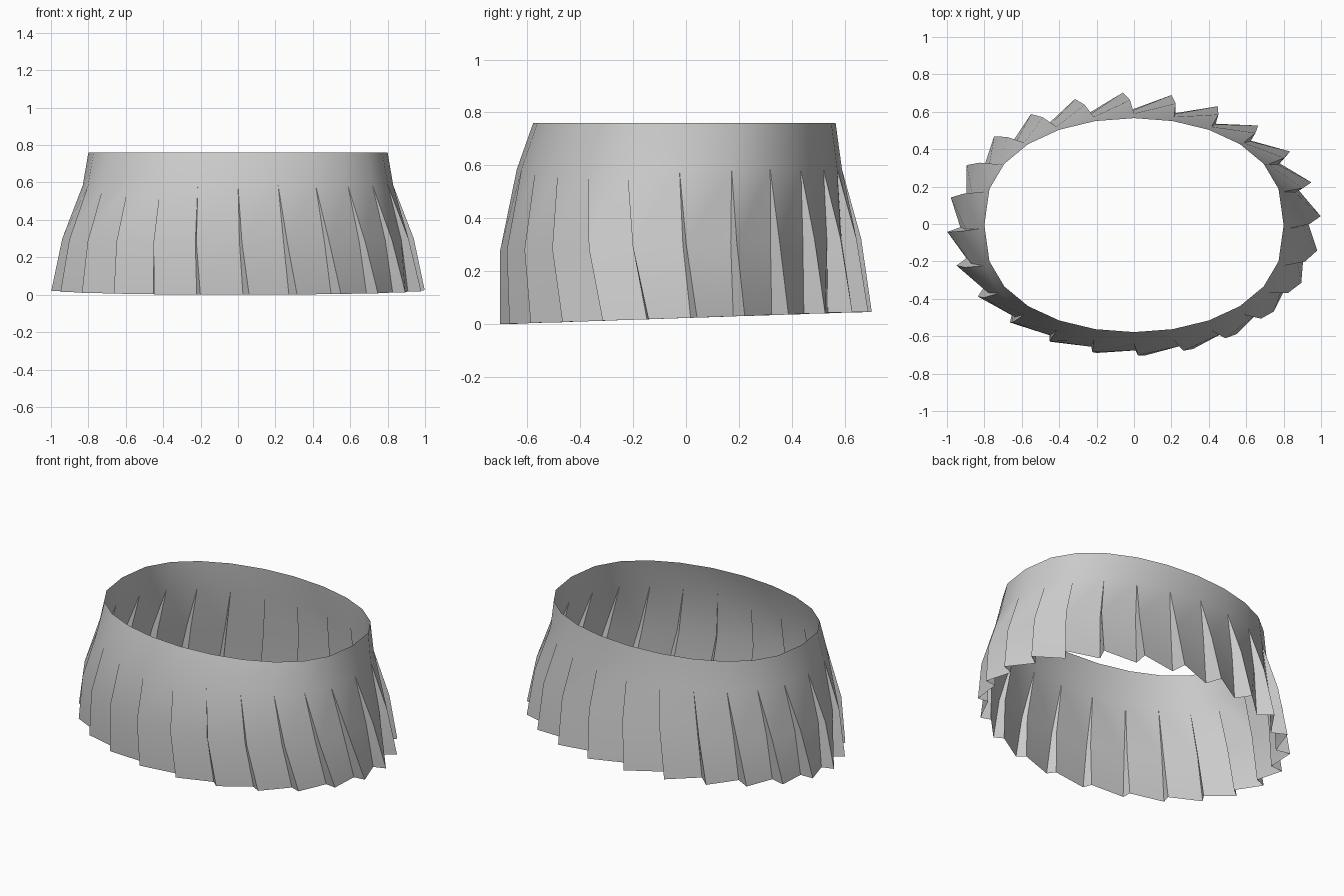
import bpy, bmesh
from math import sin, cos, radians, copysign

if "Cube" in bpy.data.objects:
    bpy.data.objects.remove(bpy.data.objects["Cube"])

PLEATS = 24
bm = bmesh.new()


def ring_point(deg, a, b, cy, z, tilt, power=1.0, depth=0.0):
    """Point on a slightly squared oval; angle 0 is +x, depth pushes inward."""
    t = radians(deg)
    s = copysign(abs(sin(t)) ** power, sin(t))
    d = depth * (1 + 0.35 * sin(t))          # pleats are deeper at the back
    return bm.verts.new(((a - d) * cos(t), (b - d) * s + cy, z + tilt * s))


def smooth_ring(**k):
    return [ring_point(i * 360 / PLEATS, **k) for i in range(PLEATS)]


def pleat_ring(out_phase, in_phase, depth, **k):
    outer, inner = [], []
    for i in range(PLEATS):
        ang = i * 360 / PLEATS
        outer.append(ring_point(ang + out_phase, **k))
        inner.append(ring_point(ang + in_phase, depth=depth, **k))
    return outer, inner


# Waistband rings, then the pleated rings below
waist = smooth_ring(a=0.80, b=0.572, cy=-0.006, z=0.76, tilt=0, power=0.8)
hip = smooth_ring(a=0.83, b=0.615, cy=-0.025, z=0.585, tilt=0, power=0.84)
mid_o, mid_i = pleat_ring(1.3, 0.5, 0.042, a=0.94, b=0.683, cy=-0.02,
                          z=0.30, tilt=0.022, power=0.92)
hem_o, hem_i = pleat_ring(3.4, 1.6, 0.072, a=1.0, b=0.704, cy=0.0,
                          z=0.0225, tilt=0.0225)

for i in range(PLEATS):
    j = (i + 1) % PLEATS
    bm.faces.new((waist[j], waist[i], hip[i], hip[j]))
    # outward panel
    bm.faces.new((hip[j], hip[i], mid_o[i], mid_i[j]))
    bm.faces.new((mid_i[j], mid_o[i], hem_o[i], hem_i[j]))
    # fold joining neighbouring panels
    bm.faces.new((hip[i], mid_i[i], mid_o[i]))
    bm.faces.new((mid_o[i], mid_i[i], hem_i[i], hem_o[i]))

bmesh.ops.recalc_face_normals(bm, faces=bm.faces)
mesh = bpy.data.meshes.new("pleated_skirt")
bm.to_mesh(mesh)
bm.free()
skirt = bpy.data.objects.new("pleated_skirt", mesh)
bpy.context.collection.objects.link(skirt)
bpy.context.view_layer.objects.active = skirt
skirt.select_set(True)
bpy.ops.object.shade_smooth_by_angle(angle=radians(35))
